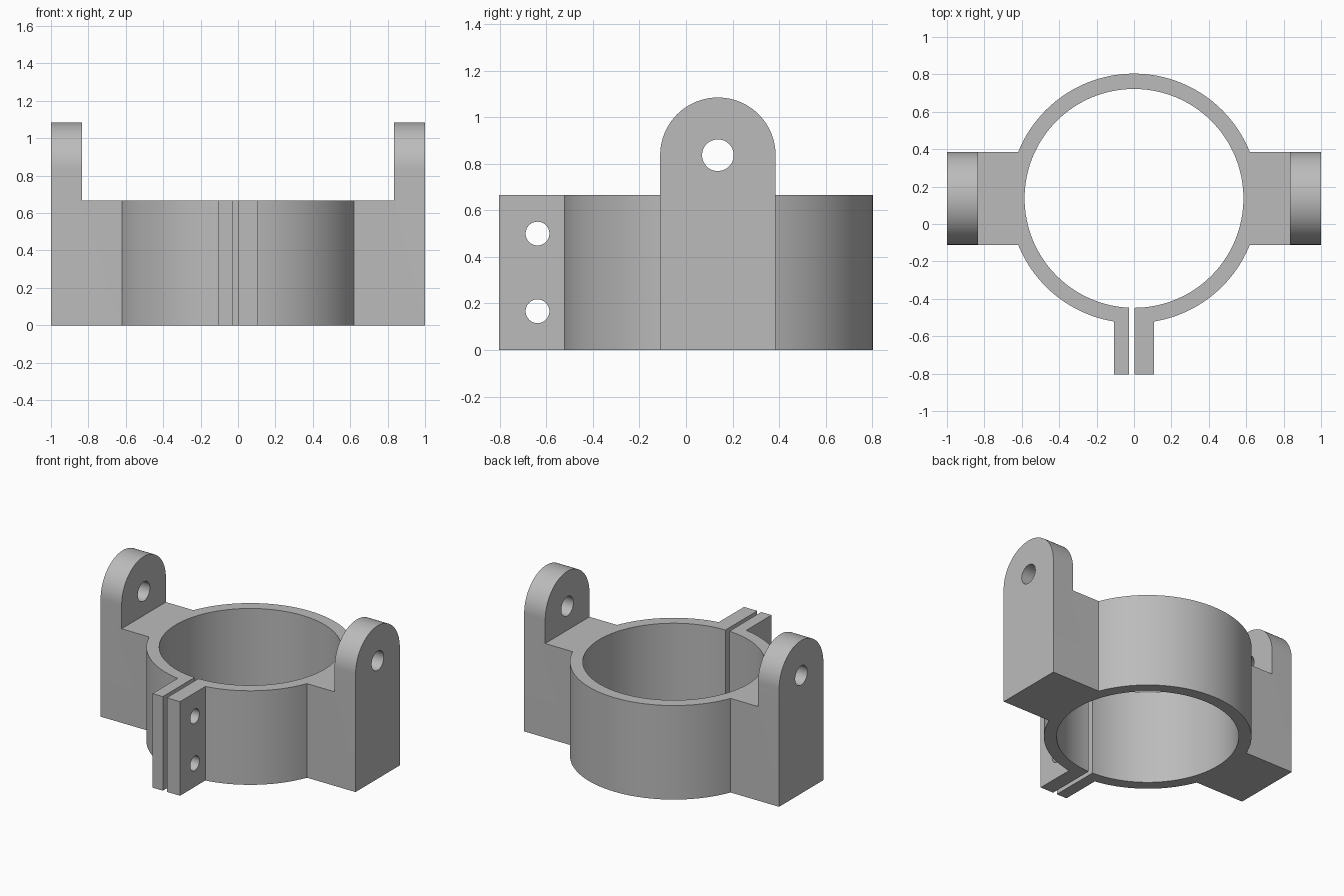
import bpy, bmesh, math
from mathutils import Matrix, Vector

if "Cube" in bpy.data.objects:
    bpy.data.objects.remove(bpy.data.objects["Cube"])

CY = 0.137                # ring and ear centre in y
HEIGHT = 0.667            # band height
R_OUT, R_IN = 0.667, 0.585
EAR_R, EAR_Z, EAR_X = 0.248, 0.837, 0.835

grey = bpy.data.materials.new("plain_grey")
grey.use_nodes = True
colour = (0.5, 0.5, 0.5, 1)
grey.diffuse_color = colour
grey.node_tree.nodes["Principled BSDF"].inputs["Base Color"].default_value = colour


def make(name, bm):
    bmesh.ops.recalc_face_normals(bm, faces=bm.faces)
    mesh = bpy.data.meshes.new(name)
    bm.to_mesh(mesh)
    bm.free()
    mesh.materials.append(grey)
    ob = bpy.data.objects.new(name, mesh)
    bpy.context.collection.objects.link(ob)
    return ob


def box(name, low, high):
    low, high = Vector(low), Vector(high)
    bm = bmesh.new()
    bmesh.ops.create_cube(bm, size=1, matrix=Matrix.Translation((low + high) / 2)
                          @ Matrix.Diagonal((*(high - low), 1)))
    return make(name, bm)


def cylinder(name, radius, length, centre, axis="Z", sides=128):
    turn = Matrix.Rotation(math.pi / 2, 4, "Y") if axis == "X" else Matrix()
    bm = bmesh.new()
    bmesh.ops.create_cone(bm, cap_ends=True, segments=sides, radius1=radius, radius2=radius,
                          depth=length, matrix=Matrix.Translation(centre) @ turn)
    return make(name, bm)


def arch_bar(name):
    # Round-topped profile swept along x
    pts = [(CY + EAR_R, -0.1)]
    for i in range(49):
        a = math.pi * i / 48
        pts.append((CY + EAR_R * math.cos(a), EAR_Z + EAR_R * math.sin(a)))
    pts.append((CY - EAR_R, -0.1))
    bm = bmesh.new()
    face = bm.faces.new([bm.verts.new((-1, y, z)) for y, z in pts])
    swept = bmesh.ops.extrude_face_region(bm, geom=[face])["geom"]
    bmesh.ops.translate(bm, vec=(2, 0, 0),
                        verts=[v for v in swept if isinstance(v, bmesh.types.BMVert)])
    return make(name, bm)


def combine(target, tool, operation):
    mod = target.modifiers.new(operation.lower(), "BOOLEAN")
    mod.operation, mod.object, mod.solver = operation, tool, "EXACT"
    bpy.context.view_layer.objects.active = target
    bpy.ops.object.modifier_apply(modifier=mod.name)
    bpy.data.objects.remove(tool)


# Ring band with side lugs and clamp tabs, oversized in height
clamp = cylinder("ring_clamp", R_OUT, 0.9, (0, CY, 0.35))
combine(clamp, arch_bar("lug_bar"), "UNION")
combine(clamp, box("tab_block", (-0.108, -0.804, -0.07), (0.108, -0.3, 0.75)), "UNION")

# Trim to the band height between the ears and to a flat base
combine(clamp, box("top_trim", (-EAR_X, -2, HEIGHT), (EAR_X, 2, 2)), "DIFFERENCE")
combine(clamp, box("base_trim", (-2, -2, -1), (2, 2, 0)), "DIFFERENCE")

# Bore, clamping slot, pivot holes and bolt holes
combine(clamp, cylinder("bore", R_IN, 3, (0, CY, 0.5)), "DIFFERENCE")
combine(clamp, box("slot", (-0.027, -1, -1), (0.004, -0.2, 2)), "DIFFERENCE")
combine(clamp, cylinder("pivot_hole", 0.068, 3, (0, CY, EAR_Z), "X", 48), "DIFFERENCE")
for z in (HEIGHT / 4, HEIGHT * 3 / 4):
    combine(clamp, cylinder("bolt_hole", 0.051, 0.5, (0, -0.638, z), "X", 48), "DIFFERENCE")

# Smooth curved walls, crisp edges
bpy.ops.object.select_all(action="DESELECT")
clamp.select_set(True)
bpy.context.view_layer.objects.active = clamp
bpy.ops.object.shade_smooth_by_angle(angle=math.radians(25))
